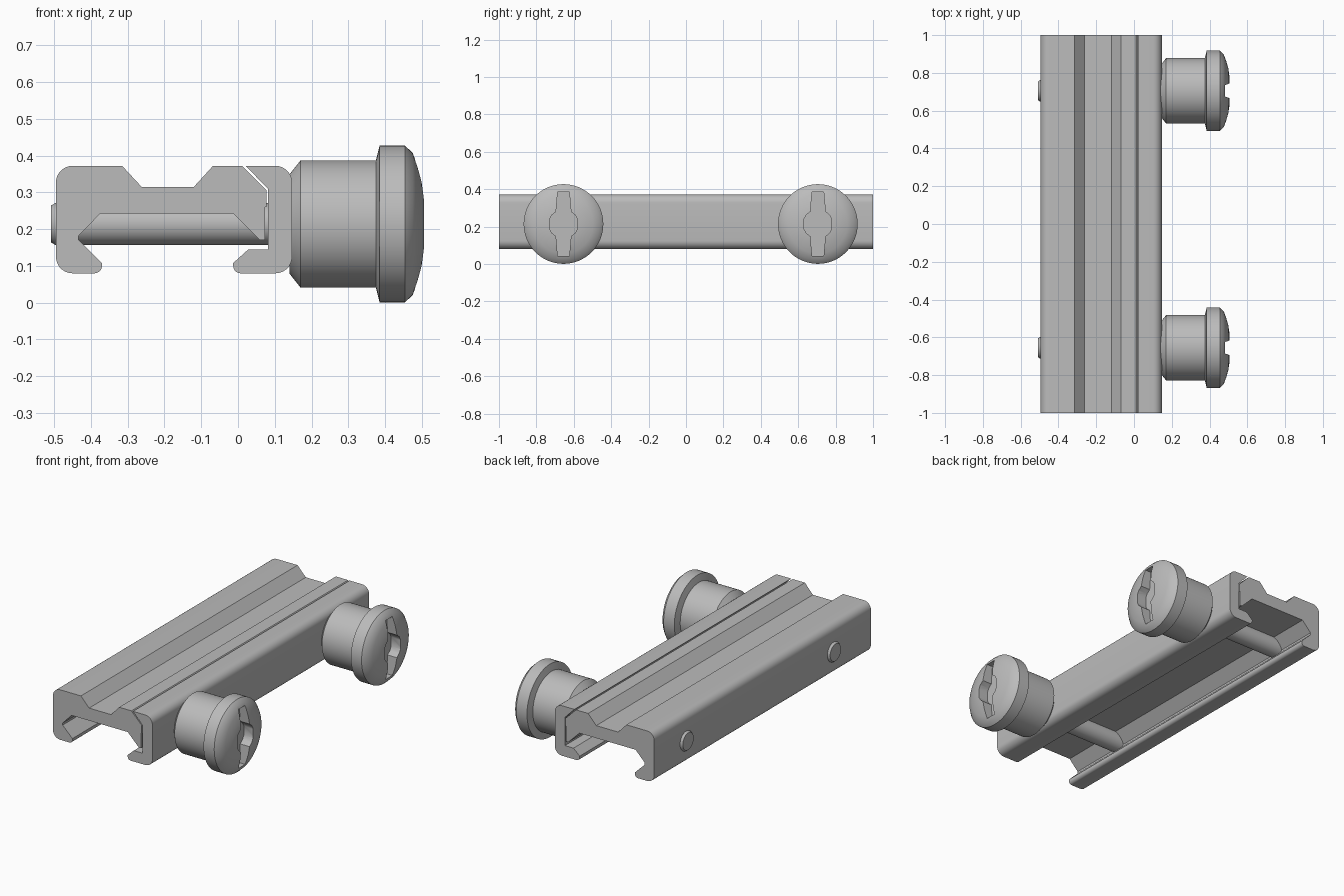
import bpy, bmesh, math
from mathutils import Vector, Matrix

cube = bpy.data.objects.get("Cube")
if cube:
    bpy.data.objects.remove(cube, do_unlink=True)

AXIS_Z = 0.214
SCREW_Y = (-0.655, 0.705)

metal = bpy.data.materials.new("grey_metal")
metal.use_nodes = True
GREY = (0.5, 0.5, 0.5, 1)
metal.diffuse_color = GREY
metal.node_tree.nodes["Principled BSDF"].inputs["Base Color"].default_value = GREY


def make_object(name, bm):
    bmesh.ops.recalc_face_normals(bm, faces=bm.faces)
    mesh = bpy.data.meshes.new(name)
    bm.to_mesh(mesh)
    bm.free()
    mesh.materials.append(metal)
    obj = bpy.data.objects.new(name, mesh)
    bpy.context.collection.objects.link(obj)
    return obj


def activate(obj):
    bpy.ops.object.select_all(action='DESELECT')
    obj.select_set(True)
    bpy.context.view_layer.objects.active = obj


def smooth(obj):
    activate(obj)
    bpy.ops.object.shade_smooth_by_angle(angle=math.radians(30))


def fillet(points, steps=7):
    """Round every corner that carries a radius: (a, b, radius)."""
    out = []
    for i, p in enumerate(points):
        c = Vector(p[:2])
        if len(p) < 3:
            out.append(c)
            continue
        u = (Vector(points[i - 1][:2]) - c).normalized()
        v = (Vector(points[(i + 1) % len(points)][:2]) - c).normalized()
        half = u.angle(v) / 2
        centre = c + (u + v).normalized() * p[2] / math.sin(half)
        start = c + u * p[2] / math.tan(half) - centre
        end = c + v * p[2] / math.tan(half) - centre
        sweep = math.pi - 2 * half
        for k in range(steps + 1):
            t = k / steps
            out.append(centre + (start * math.sin((1 - t) * sweep)
                                 + end * math.sin(t * sweep)) / math.sin(sweep))
    return out


def extrude(name, coords, offset):
    bm = bmesh.new()
    face = bm.faces.new([bm.verts.new(c) for c in coords])
    new = bmesh.ops.extrude_face_region(bm, geom=[face])["geom"]
    bmesh.ops.translate(bm, vec=offset,
                        verts=[g for g in new if isinstance(g, bmesh.types.BMVert)])
    return make_object(name, bm)


def bar(name, profile):
    obj = extrude(name, [(p.x, -1, p.y) for p in fillet(profile)], (0, 2, 0))
    smooth(obj)


def lathe(name, profile, y, sides=64):
    """Spin (x, radius) points around the screw axis."""
    bm = bmesh.new()
    verts = [bm.verts.new((x, y, AXIS_Z + r)) for x, r in profile]
    edges = [bm.edges.new(pair) for pair in zip(verts, verts[1:])]
    bmesh.ops.spin(bm, geom=verts + edges, cent=(0, y, AXIS_Z), axis=(1, 0, 0),
                   angle=2 * math.pi, steps=sides)
    bmesh.ops.remove_doubles(bm, verts=bm.verts, dist=0.0001)
    return make_object(name, bm)


# Main rail with top groove and hooked left jaw
bar("main_rail", [
    (-0.495, 0.372, 0.045), (-0.315, 0.372), (-0.262, 0.315), (-0.12, 0.315),
    (-0.068, 0.372), (0.011, 0.372), (0.078, 0.305), (0.078, 0.26),
    (0.074, 0.26), (0.074, 0.17), (0.06, 0.17), (-0.012, 0.242),
    (-0.375, 0.242), (-0.433, 0.182), (-0.433, 0.17), (-0.37, 0.108),
    (-0.37, 0.08, 0.02), (-0.495, 0.08, 0.045)])

# Sliding clamp jaw on the right
bar("clamp_jaw", [
    (0.021, 0.372), (0.147, 0.372, 0.045), (0.147, 0.08, 0.045),
    (-0.013, 0.08, 0.02), (-0.013, 0.108), (0.027, 0.144),
    (0.082, 0.144), (0.082, 0.309)])

# Upper right quarter of the key slot outline, mirrored to all four quarters
quarter = [(0.073, 0.028), (0.062, 0.048), (0.04, 0.066), (0.031, 0.172)]
slot = (quarter + [(-a, b) for a, b in reversed(quarter)]
        + [(-a, -b) for a, b in quarter] + [(a, -b) for a, b in reversed(quarter)])

for label, y in zip(("front", "rear"), SCREW_Y):
    # Cross bolt with a chamfered end
    bolt = lathe(label + "_bolt", [(-0.508, 0), (-0.508, 0.05), (-0.497, 0.057),
                                   (0.2, 0.057), (0.2, 0)], y, 40)
    smooth(bolt)

    # Thumb knob with domed head
    knob = lathe(label + "_knob", [
        (0.14, 0), (0.14, 0.135), (0.17, 0.173), (0.375, 0.173), (0.385, 0.213),
        (0.454, 0.213), (0.475, 0.193), (0.488, 0.158), (0.499, 0.12),
        (0.505, 0.08), (0.508, 0.03), (0.508, 0)], y)

    # Slot cut into the head
    cutter = extrude(label + "_slot_cutter",
                     [(0.445, y + a, AXIS_Z + b) for a, b in slot], (0.1, 0, 0))
    cutter.hide_render = True
    cut = knob.modifiers.new("slot", 'BOOLEAN')
    cut.operation = 'DIFFERENCE'
    cut.solver = 'EXACT'
    cut.object = cutter
    activate(knob)
    bpy.ops.object.modifier_apply(modifier=cut.name)
    bpy.data.objects.remove(cutter, do_unlink=True)
    smooth(knob)
